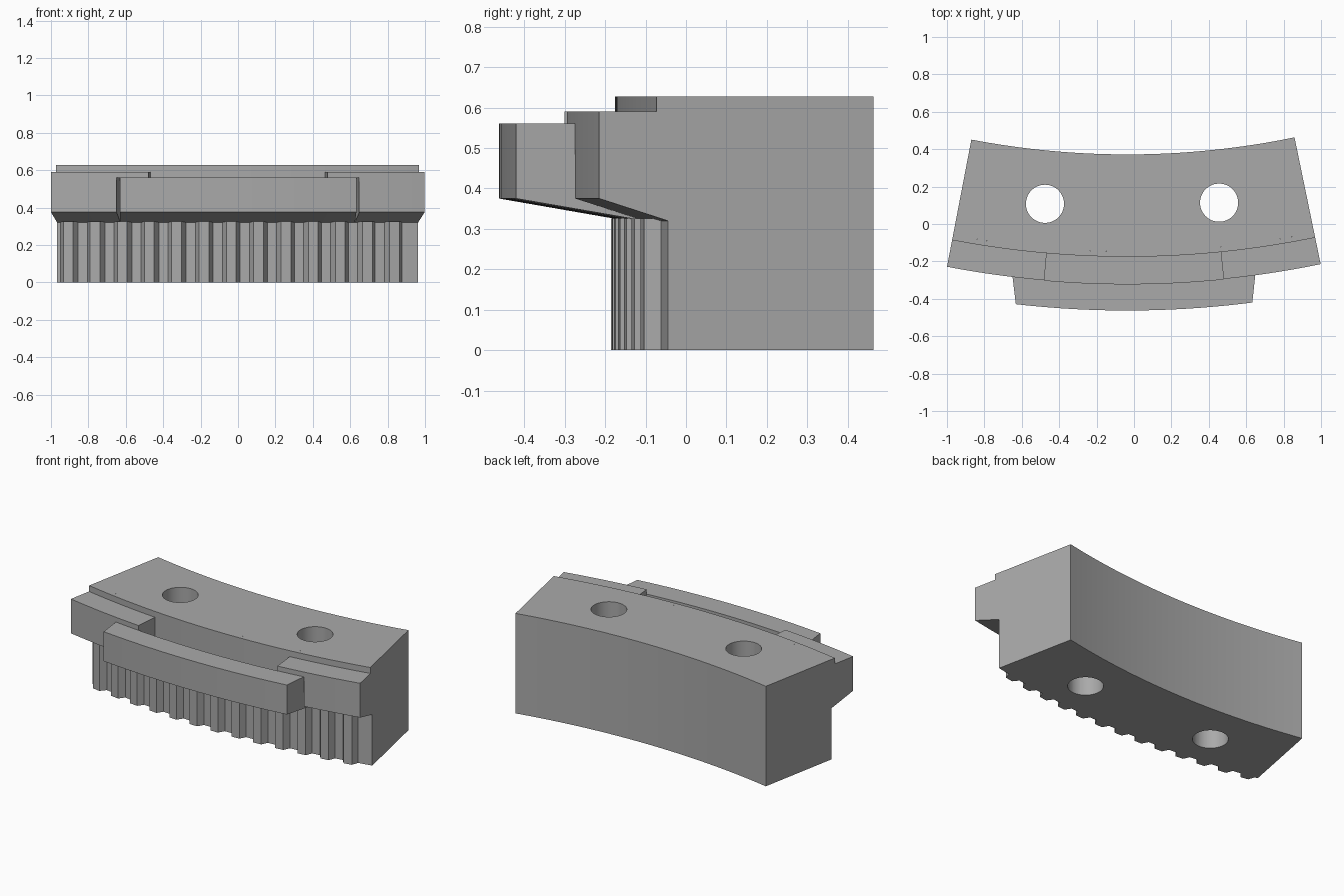
import bpy, bmesh
from math import radians, sin, cos

if "Cube" in bpy.data.objects:
    bpy.data.objects.remove(bpy.data.objects["Cube"])

# Arc frame: every part is a sector of one large ring, turned by a small tilt
CENTRE_X, CENTRE_Y, TILT = -0.036, 4.80, 0.4
HALF = 11.25                                  # half angle of the segment
R_BACK, R_ROOT, R_TIP = 4.428, 4.947, 4.985   # back wall, tooth root, tooth tip
R_STEP, R_LEDGE, R_CLIP = 4.975, 5.12, 5.2625
Z_SLOPE, Z_FLANGE, Z_SLOT = 0.32, 0.375, 0.45
Z_CLIP, Z_LEDGE, Z_TOP = 0.56, 0.59, 0.627
NOTCH, CLIP, CLIP_UNDERCUT = 5.37, 7.28, 0.38

grey = bpy.data.materials.new("plain grey")
grey.use_nodes = True
grey.diffuse_color = (0.4, 0.4, 0.4, 1)
grey.node_tree.nodes["Principled BSDF"].inputs["Base Color"].default_value = (0.4, 0.4, 0.4, 1)


def ring_point(r, angle, z):
    a = radians(angle + TILT)
    return CENTRE_X + r * sin(a), CENTRE_Y - r * cos(a), z


def sweep(bm, profile, start, end, steps):
    """Sweep an (r, z) profile; start and end give the limit angle at radius r."""
    rings = []
    for i in range(steps + 1):
        t = i / steps
        rings.append([bm.verts.new(ring_point(r, start(r) * (1 - t) + end(r) * t, z))
                      for r, z in profile])
    for a, b in zip(rings, rings[1:]):
        for j in range(len(profile)):
            k = (j + 1) % len(profile)
            bm.faces.new((a[j], a[k], b[k], b[j]))
    bm.faces.new(rings[0])
    bm.faces.new(rings[-1][::-1])


def finish(name, bm):
    bmesh.ops.recalc_face_normals(bm, faces=bm.faces)
    mesh = bpy.data.meshes.new(name)
    bm.to_mesh(mesh)
    bm.free()
    ob = bpy.data.objects.new(name, mesh)
    bpy.context.collection.objects.link(ob)
    mesh.materials.append(grey)
    return ob


def smooth(ob):
    bpy.ops.object.select_all(action='DESELECT')
    ob.select_set(True)
    bpy.context.view_layer.objects.active = ob
    bpy.ops.object.shade_smooth_by_angle(angle=radians(20))


def fixed(angle):
    return lambda r: angle


def clip_end(side):
    # The clip narrows slightly towards its front
    return lambda r: side * (CLIP - (CLIP_UNDERCUT if r > R_LEDGE + 0.01 else 0))


# Main block
bm = bmesh.new()
sweep(bm, [(R_BACK, 0), (R_ROOT, 0), (R_ROOT, Z_TOP), (R_BACK, Z_TOP)],
      fixed(-HALF), fixed(HALF), 36)
body = finish("main_block", bm)

# Two vertical bolt holes
for name, x, y in (("left_hole_cutter", 0.455, 0.114), ("right_hole_cutter", -0.476, 0.108)):
    bm = bmesh.new()
    bmesh.ops.create_cone(bm, cap_ends=True, segments=48, radius1=0.102, radius2=0.102, depth=2)
    bmesh.ops.translate(bm, verts=bm.verts, vec=(x, y, Z_TOP / 2))
    cutter = finish(name, bm)
    cutter.hide_render = True
    mod = body.modifiers.new(name, 'BOOLEAN')
    mod.operation, mod.solver, mod.object = 'DIFFERENCE', 'EXACT', cutter
    bpy.context.view_layer.objects.active = body
    bpy.ops.object.modifier_apply(modifier=name)
    bpy.data.objects.remove(cutter)
smooth(body)

# Flange: plain ledge at the ends, ledge with clip, and slotted middle
top_step = [(R_STEP, Z_TOP), (R_ROOT, Z_TOP)]
ledge = [(R_LEDGE, Z_LEDGE), (R_STEP, Z_LEDGE)]
clip = [(R_ROOT, Z_SLOPE), (R_CLIP, Z_FLANGE), (R_CLIP, Z_CLIP), (R_LEDGE, Z_CLIP)]
plain_profile = [(R_ROOT, Z_SLOPE), (R_LEDGE, Z_FLANGE)] + ledge + top_step
clip_profile = clip + ledge + top_step
slot_profile = clip + [(R_LEDGE, Z_SLOT), (R_STEP, Z_SLOT)] + top_step

bm = bmesh.new()
for side in (-1, 1):
    sweep(bm, plain_profile, fixed(side * HALF), fixed(side * CLIP), 8)
    sweep(bm, clip_profile, clip_end(side), fixed(side * NOTCH), 4)
sweep(bm, slot_profile, fixed(-NOTCH), fixed(NOTCH), 20)
smooth(finish("clip_flange", bm))

# Row of vertical teeth below the flange
TEETH, PITCH, FIRST = 13, 1.68, -10.48
bm = bmesh.new()
for i in range(TEETH):
    mid = FIRST + i * PITCH

    def flank(side):
        return lambda r: mid + side * (0.30 if r > R_ROOT + 0.01 else 0.55)

    sweep(bm, [(R_ROOT, 0), (R_TIP, 0), (R_TIP, Z_SLOPE + 0.006), (R_ROOT, Z_SLOPE + 0.006)],
          flank(-1), flank(1), 1)
finish("grip_teeth", bm)
